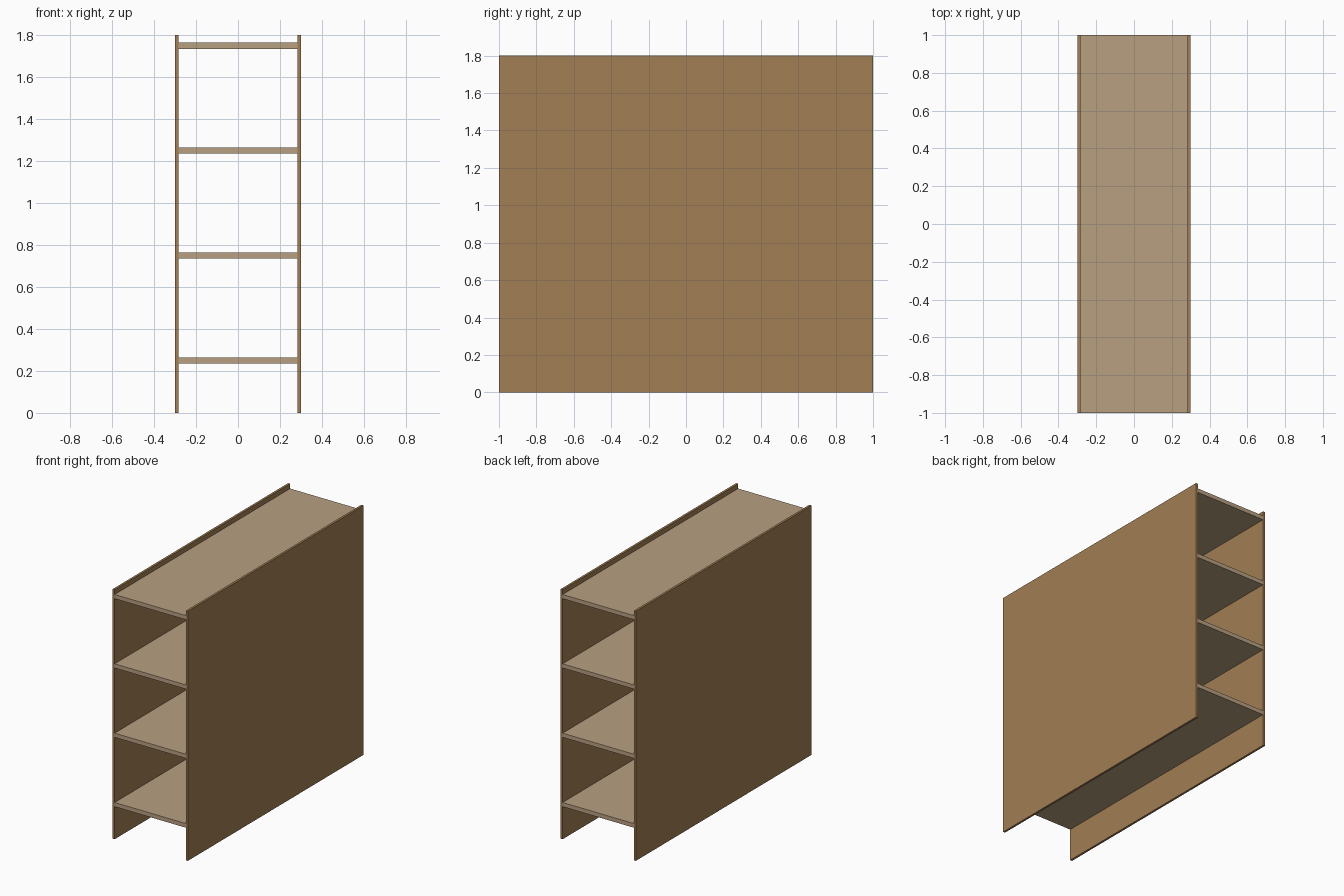
import bpy

if "Cube" in bpy.data.objects:
    bpy.data.objects.remove(bpy.data.objects["Cube"])

HALF_WIDTH, LENGTH, HEIGHT = 0.30, 2.0, 1.8
PANEL, SHELF = 0.016, 0.03


def material(name, rgb):
    mat = bpy.data.materials.new(name)
    mat.diffuse_color = (*rgb, 1)
    mat.use_nodes = True
    mat.node_tree.nodes["Principled BSDF"].inputs["Base Color"].default_value = mat.diffuse_color
    return mat


def board(name, size, centre, mat):
    bpy.ops.mesh.primitive_cube_add(size=1, location=centre)
    obj = bpy.context.object
    obj.name = name
    obj.scale = size
    bpy.ops.object.transform_apply(location=False, rotation=False, scale=True)
    obj.data.materials.append(mat)
    return obj


dark_wood = material("dark_wood", (0.36, 0.21, 0.09))
light_wood = material("light_wood", (0.48, 0.35, 0.22))

# Tall side panels
for side, sx in (("left", -1), ("right", 1)):
    board(f"{side}_panel", (PANEL, LENGTH, HEIGHT),
          (sx * (HALF_WIDTH - PANEL / 2), 0, HEIGHT / 2), dark_wood)

# Four evenly spaced shelves between the panels
for i in range(4):
    board(f"shelf_{i + 1}", (2 * (HALF_WIDTH - PANEL), LENGTH, SHELF),
          (0, 0, 0.25 + 0.5 * i), light_wood)
